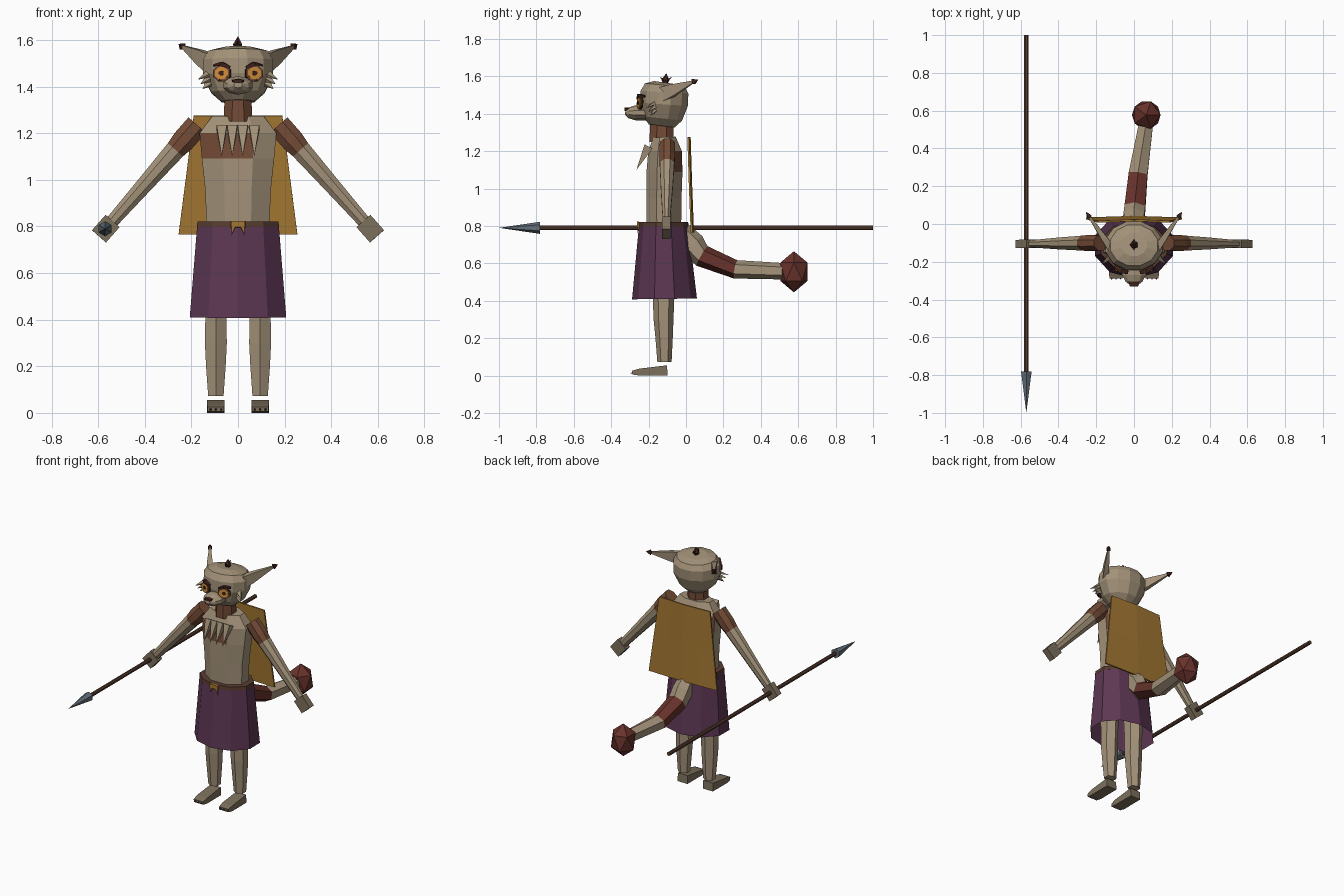
import bpy, bmesh, math
from mathutils import Vector

old = bpy.data.objects.get("Cube")
if old:
    bpy.data.objects.remove(old, do_unlink=True)


def material(name, *rgb):
    # Display values 0-255 converted to linear
    col = [((c / 255 + 0.055) / 1.055) ** 2.4 for c in rgb] + [1.0]
    m = bpy.data.materials.new(name)
    m.use_nodes = True
    m.diffuse_color = col
    bsdf = m.node_tree.nodes["Principled BSDF"]
    bsdf.inputs["Base Color"].default_value = col
    bsdf.inputs["Roughness"].default_value = 0.9
    return m


FUR = material("fur", 163, 146, 121)
PAW = material("paw fur", 124, 112, 92)
RUST = material("rust fur", 116, 75, 54)
RED = material("dark red fur", 104, 50, 43)
DARK = material("dark brown", 62, 34, 28)
WOOD = material("wood", 88, 60, 48)
PURPLE = material("purple cloth", 92, 55, 82)
MUSTARD = material("mustard cloth", 163, 119, 50)
AMBER = material("amber", 205, 140, 58)
STEEL = material("steel", 98, 110, 120)

X, Y, Z = Vector((1, 0, 0)), Vector((0, 1, 0)), Vector((0, 0, 1))


def finish(name, bm, mats):
    bmesh.ops.recalc_face_normals(bm, faces=bm.faces)
    mesh = bpy.data.meshes.new(name)
    bm.to_mesh(mesh)
    bm.free()
    for m in mats:
        mesh.materials.append(m)
    ob = bpy.data.objects.new(name, mesh)
    bpy.context.collection.objects.link(ob)
    return ob


def tube(name, rings, mats, sides=8, u=X, cap=True):
    """Loft rings (centre, radius along u, radius across); one material per segment."""
    bm = bmesh.new()
    pts = [Vector(r[0]) for r in rings]
    mats = mats if isinstance(mats, list) else [mats]
    slots = list(dict.fromkeys(mats))
    loops = []
    for i, (_, a, b) in enumerate(rings):
        d = (pts[min(i + 1, len(pts) - 1)] - pts[max(i - 1, 0)]).normalized()
        s = (u - d * u.dot(d)).normalized()
        t = d.cross(s)
        k = 1 / math.cos(math.pi / sides)
        loop = []
        for j in range(sides):
            ang = math.tau * (j + 0.5) / sides
            loop.append(bm.verts.new(pts[i] + s * a * k * math.cos(ang) + t * b * k * math.sin(ang)))
        loops.append(loop)
    for i in range(len(loops) - 1):
        for j in range(sides):
            n = (j + 1) % sides
            f = bm.faces.new((loops[i][j], loops[i][n], loops[i + 1][n], loops[i + 1][j]))
            f.material_index = slots.index(mats[min(i, len(mats) - 1)])
    if cap:
        for i in (0, -1):
            if rings[i][1] > 0:
                bm.faces.new(loops[i]).material_index = slots.index(mats[i])
    bmesh.ops.remove_doubles(bm, verts=bm.verts, dist=0.00005)
    return finish(name, bm, slots)


def stack(name, rows, mats, sides=8, x=0, cap=True):
    """Upright loft from rows of (z, y, half width, half depth)."""
    return tube(name, [((x, y, z), a, b) for z, y, a, b in rows], mats, sides, X, cap)


def spike(name, base, tip, r, mat, flat=1.0, sides=4, u=X):
    return tube(name, [(base, r, r * flat), (tip, 0, 0)], mat, sides, u)


# Torso with rust patches on the chest and one side of the back
torso = stack("torso", [(0.78, -0.118, 0.135, 0.092), (0.95, -0.118, 0.14, 0.094),
                        (1.09, -0.115, 0.155, 0.096), (1.2, -0.112, 0.165, 0.09),
                        (1.275, -0.115, 0.11, 0.06)], FUR)
torso.data.materials.append(RUST)
for f in torso.data.polygons:
    c = f.center
    if 1.1 < c.z < 1.2 and ((c.y < -0.13 and c.x < 0.05) or c.y > -0.08):
        f.material_index = 1
for i, x in enumerate((-0.07, -0.025, 0.02, 0.07)):
    spike(f"chest_tuft_{i}", (x, -0.2, 1.225), (x, -0.265, 1.1), 0.022, FUR, 1.1)
stack("neck", [(1.25, -0.13, 0.062, 0.065), (1.36, -0.13, 0.057, 0.062)], RUST)

# Head, muzzle and crest
stack("head", [(1.335, -0.13, 0.07, 0.07), (1.375, -0.125, 0.115, 0.105), (1.45, -0.118, 0.15, 0.128),
               (1.515, -0.115, 0.15, 0.128), (1.552, -0.112, 0.125, 0.108),
               (1.566, -0.11, 0.07, 0.06)], FUR, 12)
tube("muzzle", [((0, -0.21, 1.405), 0.062, 0.038), ((0, -0.27, 1.405), 0.063, 0.038),
                ((0, -0.305, 1.405), 0.045, 0.028), ((0, -0.325, 1.407), 0.018, 0.012)], FUR, 10)
tube("nose", [((0, -0.3, 1.424), 0.027, 0.009), ((0, -0.33, 1.424), 0.022, 0.007)], DARK, 6)
tube("crest", [((0, -0.11, 1.56), 0.01, 0.01), ((0, -0.11, 1.58), 0.018, 0.018),
               ((0, -0.105, 1.617), 0, 0)], DARK, 5)
for i, dy in enumerate((-0.03, 0.035)):
    spike(f"crest_side_{i}", (0, -0.11, 1.57), (0, -0.11 + dy, 1.597), 0.01, DARK)

for s, side in ((1, "left"), (-1, "right")):
    # Eyes as stacked thin plates, tilted outwards
    n = Vector((0.3 * s, -1, 0.05)).normalized()
    eye = Vector((0.066 * s, -0.236, 1.457))
    for part, r, lift, mat in (("rim", 0.039, 0.012, DARK), ("lid", 0.036, 0.016, RUST),
                               ("iris", 0.029, 0.02, AMBER), ("pupil", 0.011, 0.024, DARK)):
        tube(f"{side}_eye_{part}", [(eye + n * (lift - 0.008), r, r * 0.9), (eye + n * lift, r, r * 0.9)], mat)
    tube(f"{side}_brow", [((0.035 * s, -0.252, 1.482), 0.012, 0.007), ((0.07 * s, -0.25, 1.498), 0.012, 0.008),
                          ((0.1 * s, -0.22, 1.492), 0.01, 0.004)], DARK, 4, Y)
    for i, z in enumerate((1.445, 1.425, 1.405)):
        spike(f"{side}_cheek_tuft_{i}", (0.125 * s, -0.17, z + 0.01),
              ((0.172 - i * 0.01) * s, -0.215 + i * 0.012, z - 0.015), 0.016, FUR, 0.6)
    # Ears: flattened blades with dark barbed tips
    root, tip = Vector((0.11 * s, -0.145, 1.495)), Vector((0.255 * s, 0.065, 1.582))
    tube(f"{side}_ear", [(root, 0.042, 0.02), (root.lerp(tip, 0.35), 0.032, 0.016),
                         (root.lerp(tip, 0.86), 0.007, 0.006), (root.lerp(tip, 0.88), 0.014, 0.012),
                         (tip, 0, 0)], [FUR, FUR, DARK, DARK], 4, Z)
    spike(f"{side}_inner_ear", root.lerp(tip, 0.4) + Vector((0, -0.014, 0.004)),
          root.lerp(tip, 0.82) + Vector((0, -0.005, 0)), 0.014, RED, 0.5, 4, Z)

    # Arm with rust upper sleeve, then a block hand
    a, b = Vector((0.175 * s, -0.1, 1.235)), Vector((0.55 * s, -0.105, 0.81))
    tube(f"{side}_arm", [(a, 0.04, 0.05), (a.lerp(b, 0.16), 0.042, 0.05), (a.lerp(b, 0.25), 0.039, 0.043),
                         (a.lerp(b, 0.55), 0.032, 0.036), (b, 0.018, 0.027)], [RUST, RUST, FUR, FUR], 8, Y)
    d = (b - a).normalized()
    tube(f"{side}_hand", [(b - d * 0.018, 0.022, 0.04), (b + d * 0.07, 0.022, 0.04)], PAW, 4, Y)

    # Leg, wedge foot and claws
    x = 0.095 * s
    stack(f"{side}_leg", [(0.072, -0.115, 0.033, 0.033), (0.2, -0.117, 0.042, 0.04),
                          (0.3, -0.12, 0.047, 0.046), (0.42, -0.12, 0.045, 0.05),
                          (0.78, -0.12, 0.06, 0.065)], FUR, 6, x)
    tube(f"{side}_foot", [((x, -0.1, 0.0275), 0.037, 0.0275), ((x, -0.25, 0.0185), 0.038, 0.0185),
                          ((x, -0.287, 0.016), 0.035, 0.01)], PAW, 4)
    for i in (-1, 0, 1):
        spike(f"{side}_claw_{i + 1}", (x + 0.023 * i, -0.275, 0.018),
              (x + 0.023 * i, -0.297, 0.012), 0.008, DARK)

# Skirt, belt and buckle
stack("skirt", [(0.41, -0.115, 0.207, 0.165), (0.805, -0.12, 0.175, 0.125)], PURPLE, 10, cap=False)
stack("belt", [(0.798, -0.12, 0.176, 0.127), (0.822, -0.12, 0.174, 0.125)], WOOD, 10)
tube("buckle", [((0, -0.25, 0.81), 0.032, 0.014), ((0, -0.262, 0.81), 0.03, 0.013)], MUSTARD, 4)
for s in (-1, 1):
    spike(f"buckle_prong_{s + 1}", (0.02 * s, -0.255, 0.8), (0.029 * s, -0.258, 0.762), 0.009, MUSTARD, 0.7)

# Cape: tapered bowed sheet given thickness
bm = bmesh.new()
rows = []
for z, half, y in ((1.275, 0.19, 0.012), (1.02, 0.222, 0.02), (0.765, 0.255, 0.03)):
    rows.append([bm.verts.new((half * k / 2, y + 0.004 * (2 - abs(k)), z)) for k in range(-2, 3)])
for lo, hi in zip(rows, rows[1:]):
    for k in range(4):
        bm.faces.new((lo[k], lo[k + 1], hi[k + 1], hi[k]))
cape = finish("cape", bm, [MUSTARD])
solid = cape.modifiers.new("thickness", "SOLIDIFY")
solid.thickness = 0.01
solid.offset = 0

# Tail and its tuft
tube("tail", [((0, -0.03, 0.77), 0.045, 0.05), ((0, 0.035, 0.7), 0.055, 0.06),
              ((0.005, 0.085, 0.64), 0.055, 0.052), ((0.022, 0.265, 0.568), 0.05, 0.043),
              ((0.062, 0.52, 0.558), 0.038, 0.038)], [FUR, FUR, RED, FUR], 6)
bm = bmesh.new()
bmesh.ops.create_icosphere(bm, subdivisions=1, radius=1)
tuft = finish("tail_tuft", bm, [RED])
tuft.location = (0.065, 0.577, 0.555)
tuft.scale = (0.085, 0.085, 0.11)

# Spear held in the right hand
tube("spear_shaft", [((-0.57, -0.8, 0.79), 0.012, 0.012), ((-0.57, 1, 0.79), 0.012, 0.012)], WOOD, 8)
tube("spear_head", [((-0.57, -0.78, 0.79), 0.028, 0.028), ((-0.57, -1, 0.79), 0, 0)], STEEL, 6)
